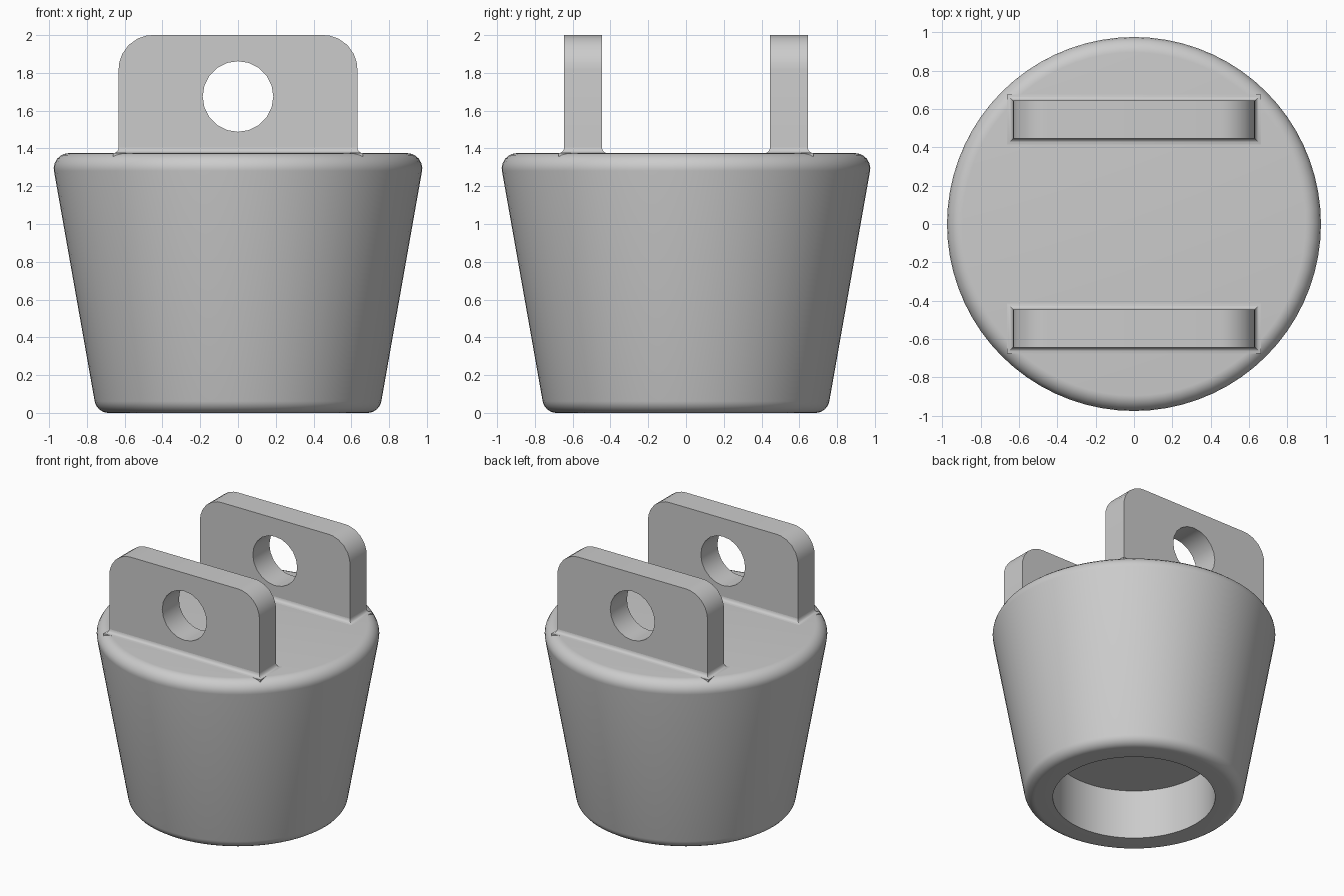
import bpy, bmesh
from math import sin, cos, pi, radians
from mathutils import Vector

cube = bpy.data.objects.get("Cube")
if cube:
    bpy.data.objects.remove(cube, do_unlink=True)

grey = bpy.data.materials.new("plain grey")
grey.use_nodes = True
colour = (0.6, 0.6, 0.6, 1)
grey.diffuse_color = colour
grey.node_tree.nodes["Principled BSDF"].inputs["Base Color"].default_value = colour


def finish(bm, name):
    bmesh.ops.recalc_face_normals(bm, faces=bm.faces)
    mesh = bpy.data.meshes.new(name)
    bm.to_mesh(mesh)
    bm.free()
    mesh.materials.append(grey)
    obj = bpy.data.objects.new(name, mesh)
    bpy.context.collection.objects.link(obj)
    bpy.ops.object.select_all(action='DESELECT')
    obj.select_set(True)
    bpy.context.view_layer.objects.active = obj
    bpy.ops.object.shade_smooth_by_angle(angle=radians(32))


def rounded(before, corner, after, radius, steps=6):
    """Points of a circular arc that rounds one corner of a 2D path."""
    b, c, a = Vector(before), Vector(corner), Vector(after)
    u, v = (b - c).normalized(), (a - c).normalized()
    half = u.angle(v) / 2
    reach = radius * cos(half) / sin(half)
    centre = c + (u + v).normalized() * radius / sin(half)
    start, end = c + u * reach - centre, c + v * reach - centre
    return [centre + start.lerp(end, i / steps).normalized() * radius
            for i in range(steps + 1)]


# Tapered body with rounded rims and a round blind socket underneath
TOP = 1.375
low, high = (0.748, 0), (0.991, TOP)
profile = [Vector(p) for p in ((0, 0.375), (0.56, 0.375), (0.56, 0))]
profile += rounded((0.56, 0), low, high, 0.075)
profile += rounded(low, high, (0, TOP), 0.08)
profile.append(Vector((0, TOP)))

bm = bmesh.new()
verts = [bm.verts.new((p.x, 0, p.y)) for p in profile]
edges = [bm.edges.new(pair) for pair in zip(verts, verts[1:])]
bmesh.ops.spin(bm, geom=verts + edges, axis=(0, 0, 1), cent=(0, 0, 0),
               angle=2 * pi, steps=72, use_merge=True)
bmesh.ops.remove_doubles(bm, verts=bm.verts, dist=0.0001)
finish(bm, "body")

# Upright lugs: plate with rounded top corners and a pin hole
HALF_W, THICK, LUG_Y = 0.632, 0.2, 0.545


def add_loop(bm, points):
    loop = [bm.verts.new((p[0], 0, p[1])) for p in points]
    return [bm.edges.new((a, b)) for a, b in zip(loop, loop[1:] + loop[:1])]


def lug(name, y):
    bm = bmesh.new()
    left_top, right_top = (-HALF_W, 2), (HALF_W, 2)
    left_low, right_low = (-HALF_W, TOP - 0.02), (HALF_W, TOP - 0.02)
    outline = [left_low] + rounded(left_low, left_top, right_top, 0.18)
    outline += rounded(left_top, right_top, right_low, 0.18) + [right_low]
    angles = [2 * pi * i / 20 for i in range(20)]
    hole = [(0.187 * cos(a), 1.675 + 0.187 * sin(a)) for a in angles]
    edges = add_loop(bm, outline) + add_loop(bm, hole)
    bmesh.ops.triangle_fill(bm, edges=edges, use_beauty=True, normal=(0, -1, 0))
    grown = bmesh.ops.extrude_face_region(bm, geom=bm.faces[:])["geom"]
    bmesh.ops.translate(bm, vec=(0, THICK, 0),
                        verts=[g for g in grown if isinstance(g, bmesh.types.BMVert)])
    bmesh.ops.translate(bm, vec=(0, y - THICK / 2, 0), verts=bm.verts)
    finish(bm, name)


# Small concave fillet where each lug meets the body
def fillet(name, y, radius=0.03, steps=4):
    bm = bmesh.new()
    levels = [(radius, TOP - 0.025)]
    for i in range(steps + 1):
        a = pi / 2 * i / steps
        levels.append((radius * (1 - sin(a)), TOP + radius * (1 - cos(a))))
    rings = []
    for grow, z in levels:
        w, d = HALF_W + grow, THICK / 2 + grow
        rings.append([bm.verts.new((sx * w, y + sy * d, z))
                      for sx, sy in ((-1, -1), (1, -1), (1, 1), (-1, 1))])
    for lower, upper in zip(rings, rings[1:]):
        for i in range(4):
            j = (i + 1) % 4
            bm.faces.new((lower[i], lower[j], upper[j], upper[i]))
    finish(bm, name)


for side, y in (("front", -LUG_Y), ("back", LUG_Y)):
    lug(side + "_lug", y)
    fillet(side + "_lug_fillet", y)
